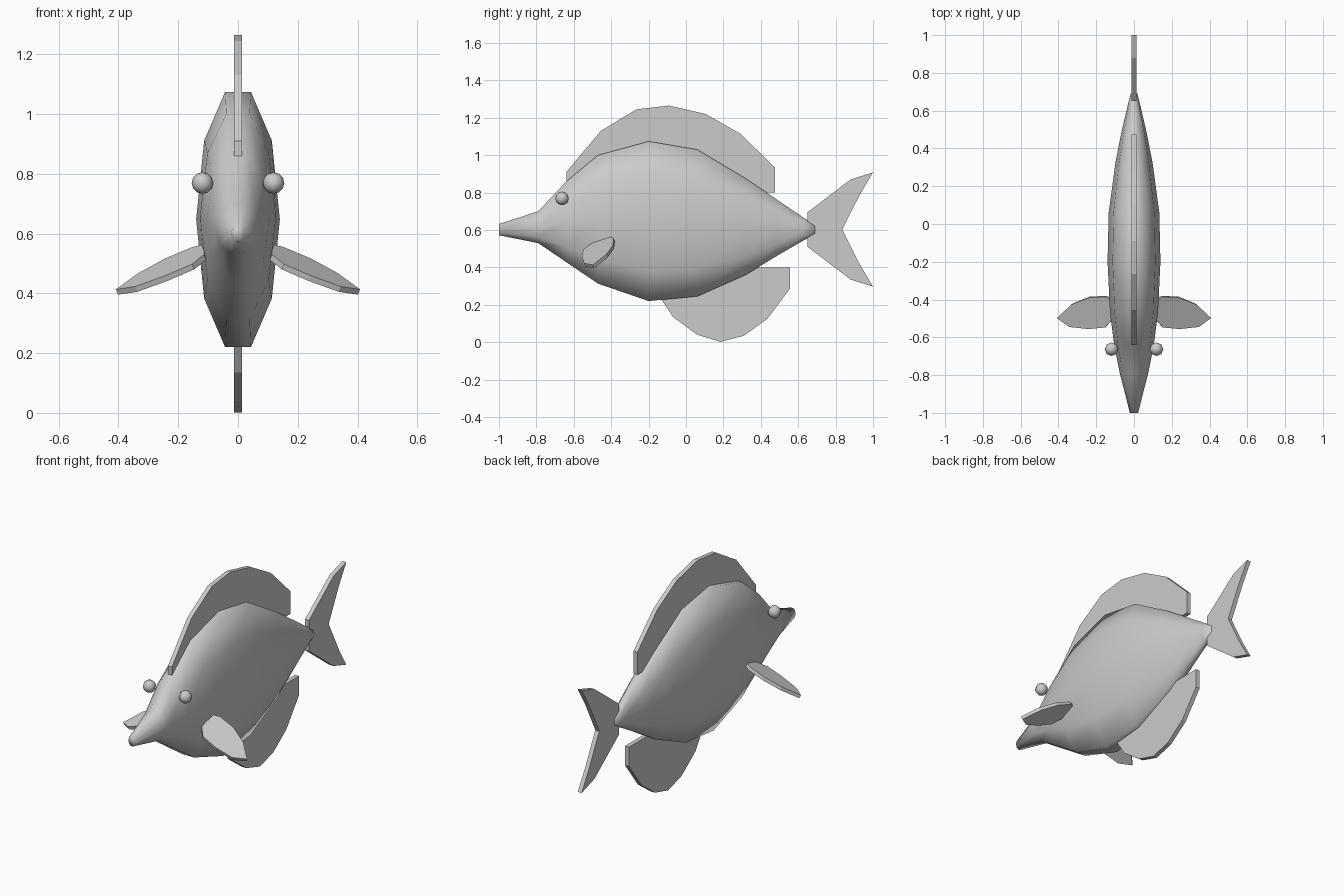
import bpy, bmesh, math
from mathutils import Vector

cube = bpy.data.objects.get("Cube")
if cube:
    bpy.data.objects.remove(cube, do_unlink=True)

grey = bpy.data.materials.new("plain grey")
grey.use_nodes = True
grey.diffuse_color = (0.6, 0.6, 0.6, 1)
bsdf = next(n for n in grey.node_tree.nodes if n.type == 'BSDF_PRINCIPLED')
bsdf.inputs["Base Color"].default_value = (0.6, 0.6, 0.6, 1)
bsdf.inputs["Roughness"].default_value = 0.8


def finish(name, bm, smooth=False):
    """Turn a bmesh into a named grey object."""
    bmesh.ops.recalc_face_normals(bm, faces=bm.faces)
    for face in bm.faces:
        face.smooth = smooth
    mesh = bpy.data.meshes.new(name)
    bm.to_mesh(mesh)
    bm.free()
    mesh.materials.append(grey)
    obj = bpy.data.objects.new(name, mesh)
    bpy.context.collection.objects.link(obj)
    return obj


def plate(name, points, offset):
    """Flat outline thickened along the offset vector, centred on it."""
    bm = bmesh.new()
    half = Vector(offset) / 2
    face = bm.faces.new([bm.verts.new(Vector(p) - half) for p in points])
    extruded = bmesh.ops.extrude_face_region(bm, geom=[face], use_keep_orig=True)
    moved = [v for v in extruded["geom"] if isinstance(v, bmesh.types.BMVert)]
    bmesh.ops.translate(bm, verts=moved, vec=half * 2)
    return finish(name, bm)


# Body: ten-sided rings given as y, top, bottom, half width
SIDES = 10
sections = [
    (-1.0, .632, .572, .022), (-.79, .70, .53, .075), (-.64, .86, .428, .105),
    (-.47, 1.0, .313, .127), (-.2, 1.074, .22, .14), (.06, 1.03, .245, .134),
    (.32, .875, .36, .099), (.48, .767, .458, .068), (.63, .665, .545, .033),
    (.69, .63, .573, .018),
]
bm = bmesh.new()
rings = []
for y, top, bottom, width in sections:
    middle = (top + bottom) / 2
    height = (top - bottom) / 2 / math.cos(math.pi / SIDES)
    ring = []
    for i in range(SIDES):
        a = 2 * math.pi * i / SIDES
        ring.append(bm.verts.new((width * math.cos(a), y, middle + height * math.sin(a))))
    rings.append(ring)
for a, b in zip(rings, rings[1:]):
    for i in range(SIDES):
        j = (i + 1) % SIDES
        bm.faces.new((a[i], a[j], b[j], b[i]))
bm.faces.new(rings[0])
bm.faces.new(rings[-1])
finish("body", bm, smooth=True)

# Upright fins in the middle plane, outlines as y, z
upright_fins = {
    "dorsal_fin": [(-.64, .85), (-.64, .91), (-.455, 1.13), (-.265, 1.245), (-.09, 1.265),
                   (.105, 1.22), (.29, 1.115), (.475, .935), (.475, .80), (.3, .80)],
    "anal_fin": [(-.13, .40), (-.13, .225), (-.07, .135), (.06, .04), (.185, .002),
                 (.31, .035), (.435, .125), (.555, .285), (.555, .40)],
    "tail_fin": [(.65, .695), (.88, .87), (1.0, .908), (.93, .79), (.835, .602),
                 (.93, .415), (1.0, .297), (.88, .335), (.65, .51)],
}
for name, outline in upright_fins.items():
    plate(name, [(0, y, z) for y, z in outline], (.026, 0, 0))

# Paired side fins on a sloping plane, and eyes
side_outline = [(.11, -.40), (.15, -.383), (.24, -.388), (.33, -.425), (.405, -.495),
                (.34, -.542), (.24, -.553), (.15, -.545), (.11, -.50)]
slope = Vector((.40, -.35, 1)).normalized()
for side, sign in (("left", 1), ("right", -1)):
    points = [(sign * x, y, .545 - .40 * (x - .15) + .35 * (y + .385)) for x, y in side_outline]
    plate(side + "_side_fin", points, Vector((sign * slope.x, slope.y, slope.z)) * .02)

    bm = bmesh.new()
    bmesh.ops.create_uvsphere(bm, u_segments=8, v_segments=6, radius=.036)
    bmesh.ops.translate(bm, verts=bm.verts, vec=(sign * .119, -.663, .769))
    finish(side + "_eye", bm, smooth=True)
